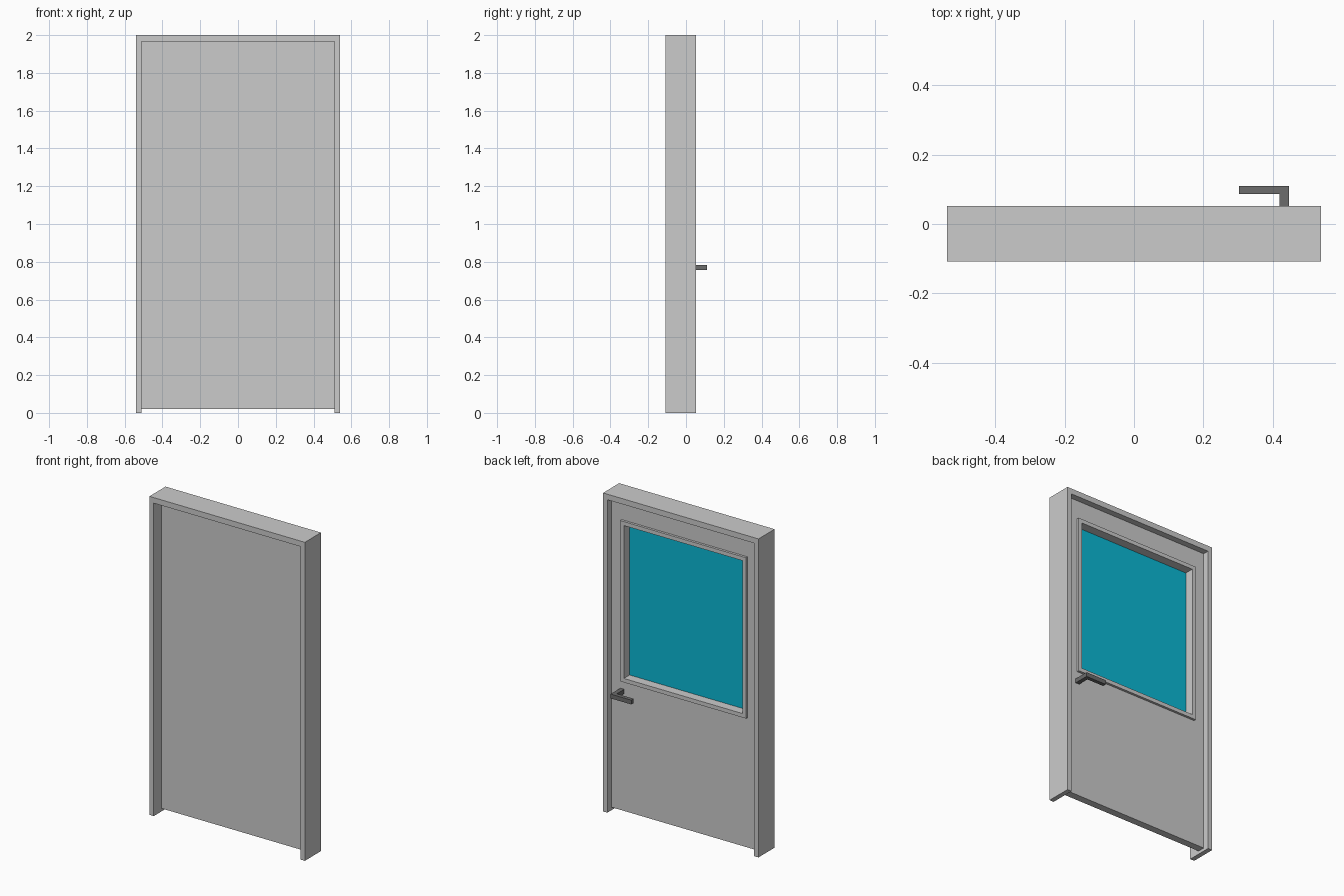
import bpy
import bmesh

if "Cube" in bpy.data.objects:
    bpy.data.objects.remove(bpy.data.objects["Cube"])


def prism(name, outline, lo, hi, axis):
    """Extrude a flat outline between lo and hi along the y or z axis."""
    bm = bmesh.new()
    pts = [(a, lo, b) if axis == 'y' else (a, b, lo) for a, b in outline]
    face = bm.faces.new([bm.verts.new(p) for p in pts])
    geom = bmesh.ops.extrude_face_region(bm, geom=[face])['geom']
    shift = (0, hi - lo, 0) if axis == 'y' else (0, 0, hi - lo)
    bmesh.ops.translate(bm, vec=shift,
                        verts=[g for g in geom if isinstance(g, bmesh.types.BMVert)])
    bmesh.ops.recalc_face_normals(bm, faces=bm.faces[:])
    mesh = bpy.data.meshes.new(name)
    bm.to_mesh(mesh)
    bm.free()
    obj = bpy.data.objects.new(name, mesh)
    bpy.context.collection.objects.link(obj)
    return obj


def rect(x, z0, z1):
    return [(-x, z0), (x, z0), (x, z1), (-x, z1)]


def cut(obj, cutter):
    mod = obj.modifiers.new("opening", 'BOOLEAN')
    mod.operation = 'DIFFERENCE'
    mod.solver = 'EXACT'
    mod.object = cutter
    cutter.hide_render = True
    cutter.hide_viewport = True
    cutter.display_type = 'WIRE'


def colour(obj, name, rgb):
    mat = bpy.data.materials.new(name)
    mat.diffuse_color = (*rgb, 1)
    mat.use_nodes = True
    mat.node_tree.nodes["Principled BSDF"].inputs["Base Color"].default_value = mat.diffuse_color
    obj.data.materials.append(mat)


FRONT, BACK, TRIM = -0.033, 0.013, 0.028      # door faces and trim face in y
IN_X, IN_LO, IN_HI = 0.412, 0.86, 1.82        # window opening

# Door frame: two jambs and a head in one profile
prism("door_frame", [(-0.54, 0), (-0.51, 0), (-0.51, 1.965), (0.51, 1.965),
                     (0.51, 0), (0.54, 0), (0.54, 2), (-0.54, 2)],
      -0.108, 0.052, 'y')

# Door leaf with a deep window pocket in its back side
leaf = prism("door_leaf", rect(0.51, 0.02, 1.965), FRONT, BACK, 'y')
pocket = prism("window_cutter", rect(IN_X, IN_LO, IN_HI), FRONT + 0.002, 0.1, 'y')
cut(leaf, pocket)

# Raised trim around the window
trim = prism("window_trim", rect(0.437, 0.835, 1.845), BACK, TRIM, 'y')
trim_hole = prism("trim_cutter", rect(IN_X, IN_LO, IN_HI), BACK - 0.05, 0.1, 'y')
cut(trim, trim_hole)

# Window pane at the bottom of the pocket
pane = prism("window_pane", rect(IN_X, IN_LO, IN_HI), FRONT + 0.002, FRONT + 0.004, 'y')
colour(pane, "teal_glass", (0.003, 0.48, 0.66))

# L-shaped lever handle
handle = prism("lever_handle", [(0.42, BACK), (0.447, BACK), (0.447, 0.11),
                                (0.303, 0.11), (0.303, 0.086), (0.42, 0.086)],
               0.757, 0.784, 'z')
colour(handle, "dark_metal", (0.15, 0.15, 0.15))
